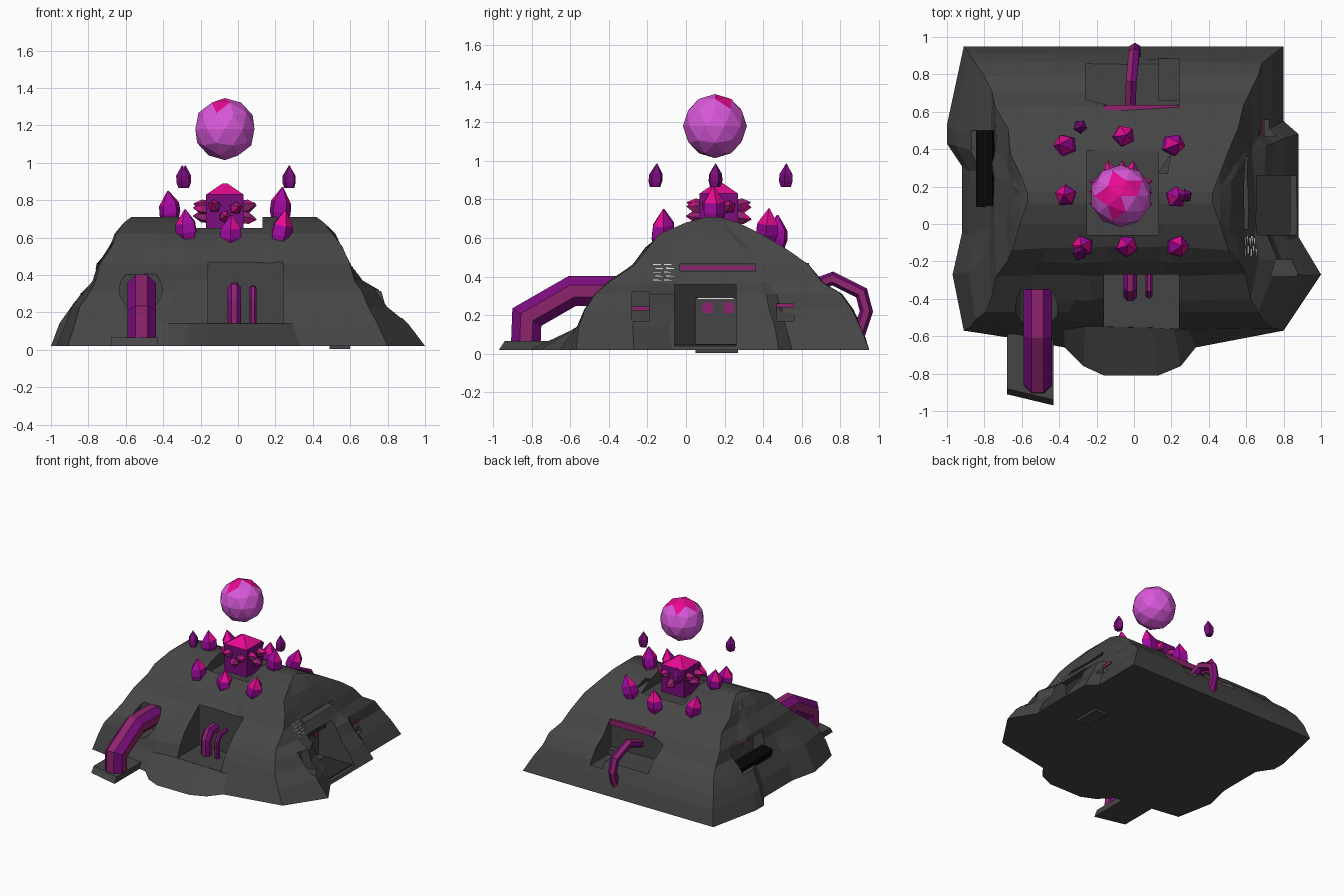
import bpy, bmesh, math, random
from mathutils import Vector, Matrix

if "Cube" in bpy.data.objects:
    bpy.data.objects.remove(bpy.data.objects["Cube"])
random.seed(4)


def mat(name, r, g, b):
    m = bpy.data.materials.new(name)
    m.diffuse_color = (r, g, b, 1)
    m.use_nodes = True
    m.node_tree.nodes["Principled BSDF"].inputs["Base Color"].default_value = m.diffuse_color
    return m


ROCK = mat("dark_rock", 0.06, 0.06, 0.06)
CHARCOAL = mat("charcoal", 0.025, 0.025, 0.025)
BLACK = mat("black_metal", 0.002, 0.002, 0.002)
PURPLE = mat("crystal_purple", 0.36, 0.003, 0.36)
PINK = mat("hot_pink", 0.80, 0.003, 0.29)
ORCHID = mat("orchid", 0.70, 0.10, 0.71)
PLUM = mat("plum", 0.27, 0.018, 0.15)
VIOLET = mat("deep_violet", 0.20, 0.004, 0.21)
WHITE = mat("white", 0.8, 0.8, 0.8)


def finish(name, bm, mats, rule=None):
    bmesh.ops.recalc_face_normals(bm, faces=bm.faces[:])
    if rule:
        for f in bm.faces:
            f.material_index = rule(f)
    me = bpy.data.meshes.new(name)
    bm.to_mesh(me)
    bm.free()
    for m in mats:
        me.materials.append(m)
    ob = bpy.data.objects.new(name, me)
    bpy.context.collection.objects.link(ob)
    return ob


def loft(bm, rings):
    """Skin closed rings of equal length and cap both ends."""
    vs = [[bm.verts.new(p) for p in r] for r in rings]
    n = len(vs[0])
    for a, b in zip(vs, vs[1:]):
        for i in range(n):
            f = bm.faces.new((a[i], a[(i + 1) % n], b[(i + 1) % n], b[i]))
            f.material_index = i % 2
    bm.faces.new(vs[0][::-1])
    bm.faces.new(vs[-1])


def box(name, x0, x1, y0, y1, z0, z1, m, tilt=0):
    bm = bmesh.new()
    c = Vector(((x0 + x1) / 2, (y0 + y1) / 2, (z0 + z1) / 2))
    M = Matrix.Translation(c) @ Matrix.Rotation(tilt, 4, 'Y') @ Matrix.Diagonal((x1 - x0, y1 - y0, z1 - z0, 1))
    bmesh.ops.create_cube(bm, size=1, matrix=M)
    return finish(name, bm, [m])


def cut(target, cutter):
    mod = target.modifiers.new("cut", 'BOOLEAN')
    mod.operation, mod.object, mod.solver = 'DIFFERENCE', cutter, 'EXACT'
    bpy.context.view_layer.objects.active = target
    bpy.ops.object.modifier_apply(modifier=mod.name)
    bpy.data.objects.remove(cutter)


def pipe(name, path, r, n=8):
    """Mitred tube with stripes of two purples."""
    P = [Vector(p) for p in path]
    rings = []
    for i, p in enumerate(P):
        a = (p - P[i - 1]).normalized() if i else (P[1] - p).normalized()
        b = (P[i + 1] - p).normalized() if i < len(P) - 1 else a
        t = (a + b).normalized()
        side = (Vector((1, 0, 0)) - t * t.x).normalized()
        up = t.cross(side)
        k = 1 / max(0.5, t.dot(a))
        rings.append([p + side * r * math.cos(q) + up * r * k * math.sin(q)
                      for q in [2 * math.pi * (j + .5) / n for j in range(n)]])
    bm = bmesh.new()
    loft(bm, rings)
    return finish(name, bm, [VIOLET, PLUM])


def crystal(name, base, direction, h, r, mats, n=5):
    """Chunky gem: foot, wide shoulder, off-centre point; tip faces mostly in the second colour."""
    axis = Vector(direction).normalized()
    M = Matrix.Translation(base) @ axis.to_track_quat('Z', 'Y').to_matrix().to_4x4()
    spin = random.random() * 2
    off = Vector((random.uniform(-.3, .3) * r, random.uniform(-.3, .3) * r, 0))
    rings = []
    for t, s in ((0, .75), (.25, 1), (.55, .95), (1, .06)):
        rings.append([M @ (off * t + Vector((s * r * math.cos(spin + 2 * math.pi * j / n),
                                             s * r * math.sin(spin + 2 * math.pi * j / n), t * h)))
                      for j in range(n)])
    bm = bmesh.new()
    loft(bm, rings)
    bm.faces.index_update()
    tip = lambda f: 1 if (f.calc_center_median() - Vector(base)).dot(axis) > .6 * h and f.index % 5 in (0, 2, 3) else 0
    return finish(name, bm, mats, tip)


# mountain: footprint shrinking up to a short ridge
foot = [(-.91, .95), (-.45, .95), (-.05, .95), (.35, .95), (.8, .95), (.8, .55), (.88, .48),
        (.88, .2), (.88, -.07), (1, -.27), (.8, -.57), (.33, -.66), (.25, -.76), (.13, -.81),
        (-.16, -.81), (-.27, -.76), (-.37, -.66), (-.65, -.61), (-.91, -.57), (-.97, -.27),
        (-.92, -.05), (-.92, .31), (-1, .43), (-1, .53)]
# height, left, right, front, back, side-bulge fade
levels = [(.02, -.91, .8, -.57, .95, 1), (.14, -.87, .74, -.56, .91, .9), (.23, -.84, .69, -.52, .87, .65),
          (.31, -.80, .66, -.46, .80, .5), (.37, -.76, .63, -.40, .71, .15), (.46, -.74, .59, -.27, .63, .05),
          (.55, -.68, .55, -.20, .50, 0), (.62, -.65, .51, -.13, .38, 0), (.68, -.61, .46, 0, .27, 0),
          (.71, -.57, .42, .11, .17, 0)]
rings = []
for k, (z, xl, xr, yf, yb, fade) in enumerate(levels):
    ring = []
    for x, y in foot:
        cx, cy = min(max(x, -.91), .8), min(max(y, -.57), .95)
        u, v = (cx + .91) / 1.71, (cy + .57) / 1.52
        j = .012 if 0 < k < 8 else 0
        ring.append((xl + u * (xr - xl) + (x - cx) * fade + random.uniform(-j, j),
                     yf + v * (yb - yf) + (y - cy) * (k == 0) + random.uniform(-j, j), z))
    rings.append(ring)
bm = bmesh.new()
loft(bm, rings)
mountain = finish("mountain", bm, [ROCK], lambda f: 0)

# hollows: summit pit, front, back, left and right openings, window slots
for c in [(-.25, .13, -.06, .39, .61, .9), (-.16, .24, -.9, -.27, .142, .49),
          (-.26, .24, .62, 1.1, .24, .46), (.13, .24, .66, 1.1, .19, .40),
          (-1.2, -.67, .10, .50, .26, .43), (.60, 1.2, -.06, .26, .04, .36),
          (.50, .65, .05, .26, .05, .29), (.55, .8, -.03, .36, .43, .465),
          (.70, 1.2, -.28, -.19, .17, .32), (.69, 1.2, .47, .56, .17, .32)]:
    cut(mountain, box("cutter", *c, ROCK))
bpy.ops.mesh.primitive_cylinder_add(vertices=16, radius=.115, depth=.5,
                                    location=(-.52, -.60, .32), rotation=(math.pi / 2, 0, 0))
cut(mountain, bpy.context.object)

# big front pipe and its pad
bm = bmesh.new()
pad = [(-.68, -.52), (-.68, -.91), (-.43, -.97), (-.43, -.52)]
loft(bm, [[(x, y, .02) for x, y in pad], [(x, y + .03 * (y < -.8), .065) for x, y in pad]])
finish("pipe_pad", bm, [ROCK], lambda f: 0)
pipe("front_pipe", [(-.515, -.31, .325), (-.515, -.59, .325), (-.515, -.825, .19), (-.515, -.83, .06)], .083)

# small pipes in the front alcove and behind
pipe("alcove_pipe_wide", [(-.02, -.26, .32), (-.02, -.34, .315), (-.02, -.375, .26), (-.02, -.375, .14)], .04)
pipe("alcove_pipe_thin", [(.08, -.26, .325), (.08, -.35, .32), (.08, -.38, .27), (.08, -.38, .14)], .02)
pipe("back_pipe", [(-.02, .6, .33), (-.015, .76, .39), (0, .91, .315), (.005, .935, .22), (.005, .885, .07)], .033, 6)
box("back_bar", -.16, .24, .59, .637, .425, .47, PLUM)

# right side: dark entry lining, inner panel, windows, light bar, vents, doorstep
box("entry_floor", .60, .84, -.06, .26, .039, .047, CHARCOAL)
box("entry_lintel", .60, .607, -.06, .26, .29, .36, CHARCOAL)
box("entry_jamb", .60, .607, -.06, .05, .04, .29, CHARCOAL)
box("right_door_panel", .50, .54, .05, .26, .05, .29, ROCK)
for y in (.085, .195):
    box("right_door_window", .54, .546, y, y + .055, .21, .265, PLUM)
box("right_door_lintel", .55, .60, .06, .25, .282, .29, WHITE)
box("right_light_bar", .545, .555, -.03, .36, .435, .458, PLUM)
box("right_window_front", .70, .708, -.28, -.19, .225, .245, PLUM)
box("right_window_back", .69, .698, .47, .56, .24, .26, PLUM)
for i in range(5):
    for y in (-.17, -.115):
        y, z = y + .012 * (i % 2), .38 + .02 * i
        hit, p, _, _ = mountain.ray_cast((2, y + .02, z), (-1, 0, 0))
        if hit:
            box("vent_slat", p.x - .02, p.x + .003, y, y + .04, z, z + .006, WHITE)
box("right_doorstep", .49, .60, .05, .27, .003, .03, ROCK)

# left opening: dark hatch and window
box("left_hatch", -.835, -.745, .09, .50, .235, .315, BLACK, -.25)
for y in (.16, .40):
    box("left_window", -.675, -.667, y, y + .07, .34, .40, PLUM)

# summit pedestal with pyramid cap and side studs
cx, cy = -.07, .17
bm = bmesh.new()
loft(bm, [[(cx + s * a, cy + s * b, z) for a, b in ((-1, -1), (1, -1), (1, 1), (-1, 1))]
          for s, z in ((.1, .6), (.1, .83), (.012, .89))])
finish("pedestal", bm, [VIOLET, PINK], lambda f: 1 if f.calc_center_median().z > .84 else 0)
for k in range(4):
    d = Vector((math.cos(k * math.pi / 2), math.sin(k * math.pi / 2), 0))
    s = Vector((-d.y, d.x, 0))
    for off, z, up in ((-.05, .76, .2), (.05, .755, .15), (0, .71, -.05)):
        crystal("pedestal_stud", Vector((cx, cy, z)) + d * .08 + s * off, d + s * off * 3 + Vector((0, 0, up)),
                .09, .034, [PLUM, PINK])

# floating faceted orb
bm = bmesh.new()
bmesh.ops.create_icosphere(bm, subdivisions=2, radius=.166, matrix=Matrix.Translation((cx, .15, 1.18)))
finish("floating_orb", bm, [ORCHID, PINK],
       lambda f: 1 if f.normal.z > .68 and math.sin(3 * math.atan2(f.normal.y, f.normal.x) + .6) > -.8 else 0)

# ring of crystals round the summit
for x, y, z, h in ((-.35, .42, .58, .17), (-.06, .47, .55, .17), (.19, .42, .58, .18), (-.36, .15, .69, .16),
                   (.22, .145, .69, .18), (-.27, -.12, .59, .16), (-.04, -.12, .56, .16), (.22, -.12, .57, .18)):
    lean = Vector(((x - cx) * .7, (y - .15) * .3, 1))
    crystal("summit_crystal", (x, y, z), lean, h, .06, [PURPLE, PINK])

# small floating shards
for x, y in ((-.29, -.16), (-.29, .52), (.275, .15)):
    crystal("floating_shard", (x, y, .865), (0, 0, 1), .12, .038, [VIOLET, VIOLET], 5)
